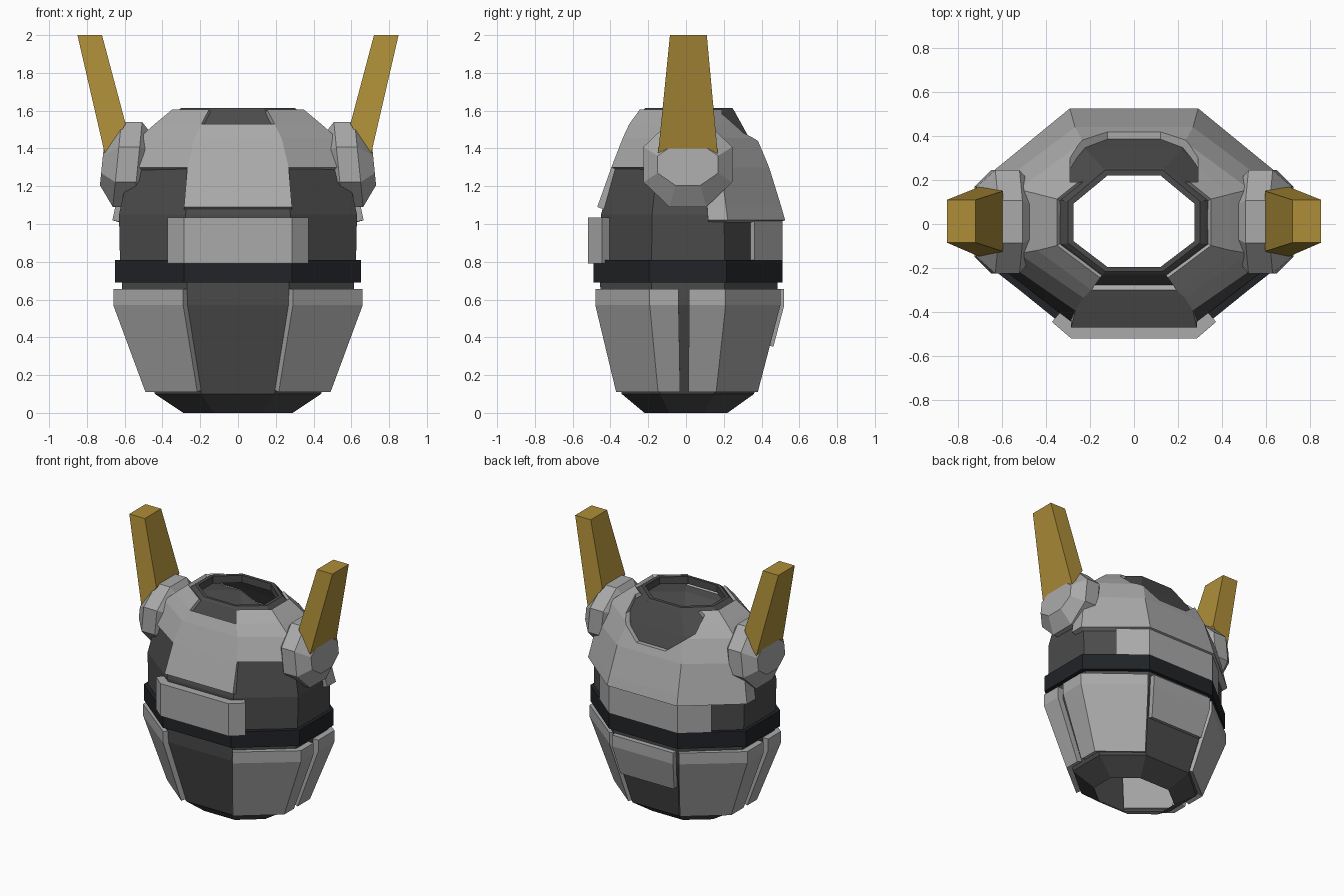
import bpy, bmesh, math
from mathutils import Vector

if "Cube" in bpy.data.objects:
    bpy.data.objects.remove(bpy.data.objects["Cube"])


def material(name, rgb):
    m = bpy.data.materials.new(name)
    m.diffuse_color = (*rgb, 1)
    m.use_nodes = True
    m.node_tree.nodes["Principled BSDF"].inputs["Base Color"].default_value = m.diffuse_color
    return m


LIGHT = material("light_grey", (0.4, 0.4, 0.4))
DARK = material("dark_grey", (0.07, 0.07, 0.07))
BLACK = material("near_black", (0.015, 0.017, 0.02))
GOLD = material("gold", (0.42, 0.27, 0.04))


def section(X, yf, yb):
    """Eight-sided helmet section, counter-clockwise from the front left."""
    a = 0.44 * X
    return [(-a, yf), (a, yf), (X, .4 * yf), (X, .42 * yb),
            (a, yb), (-a, yb), (-X, .42 * yb), (-X, .4 * yf)]


def on_profile(prof, u, z):
    """Point at perimeter position u (0-8) and height z of a (z, X, yf, yb) profile."""
    for lo, hi in zip(prof, prof[1:]):
        if z <= hi[0] + 1e-6:
            break
    t = (z - lo[0]) / (hi[0] - lo[0])
    sec = section(*[p + (q - p) * t for p, q in zip(lo[1:], hi[1:])])
    i = int(math.floor(u))
    p = Vector(sec[i % 8]).lerp(Vector(sec[(i + 1) % 8]), u - i)
    return (p.x, p.y, z)


def finish(name, bm, mat, mirror=False, thick=0):
    bmesh.ops.remove_doubles(bm, verts=bm.verts, dist=1e-5)
    loose = [v for v in bm.verts if not v.link_faces]
    bmesh.ops.delete(bm, geom=loose, context='VERTS')
    me = bpy.data.meshes.new(name)
    bm.to_mesh(me)
    bm.free()
    me.materials.append(mat)
    ob = bpy.data.objects.new(name, me)
    bpy.context.collection.objects.link(ob)
    if mirror:
        m = ob.modifiers.new("mirror", 'MIRROR')
        m.use_mirror_merge = False
    if thick:
        s = ob.modifiers.new("thickness", 'SOLIDIFY')
        s.thickness, s.offset, s.use_even_offset = thick, -1, True
    return ob


def plate(name, us, zs, prof, mat, thick, mirror=False, keep=lambda u, z: True):
    """Armour plate following the helmet section, thickened inwards."""
    bm = bmesh.new()
    g = [[bm.verts.new(on_profile(prof, u, z)) for z in zs] for u in us]
    for i in range(len(us) - 1):
        for j in range(len(zs) - 1):
            if keep((us[i] + us[i + 1]) / 2, (zs[j] + zs[j + 1]) / 2):
                bm.faces.new((g[i][j], g[i + 1][j], g[i + 1][j + 1], g[i][j + 1]))
    return finish(name, bm, mat, mirror, thick)


def loft(name, rings, mat, caps=False, mirror=False):
    bm = bmesh.new()
    vs = [[bm.verts.new(p) for p in r] for r in rings]
    n = len(rings[0])
    for a, b in zip(vs, vs[1:]):
        for i in range(n):
            bm.faces.new((a[i], a[(i + 1) % n], b[(i + 1) % n], b[i]))
    if caps:
        bm.faces.new(vs[0][::-1])
        bm.faces.new(vs[-1])
        bmesh.ops.recalc_face_normals(bm, faces=bm.faces)
    return finish(name, bm, mat, mirror)


# dark helmet body, open at the bottom and the top
body = [(0, .29, -.22, .22), (.1, .44, -.34, .36), (.57, .61, -.45, .48),
        (.69, .615, -.455, .485), (.81, .625, -.455, .485), (1.05, .63, -.45, .48),
        (1.3, .575, -.38, .41), (1.455, .49, -.31, .335), (1.6, .32, -.23, .255),
        (1.615, .30, -.215, .245), (1.615, .275, -.195, .22), (1.56, .275, -.195, .22)]
loft("helmet_body", [[(x, y, z) for x, y in section(*d)] for z, *d in body], DARK)

# black belt around the middle
plate("middle_band", list(range(9)), [.69, .81],
      [(.69, .65, -.49, .51), (.81, .65, -.49, .51)], BLACK, .04)

# lower plates: cheeks, rear cheeks, short back plate
low = [(.11, .49, -.37, .38), (.57, .66, -.48, .50), (.655, .66, -.48, .50)]
plate("cheek_plate", [1, 2, 2.38], [.11, .57, .655], low, LIGHT, .045, True)
plate("rear_cheek_plate", [2.52, 3, 4], [.11, .57, .655], low, LIGHT, .045, True)
low_back = [(.11, .49, -.37, .40), (.57, .66, -.48, .52), (.655, .66, -.48, .52)]
plate("lower_back_plate", [4.06, 4.94], [.35, .57, .655], low_back, LIGHT, .05)

# brow plate on the front, wrapping onto the diagonals
brow = [(.79, .65, -.52, .5), (1.035, .65, -.52, .5)]
plate("brow_plate", [-.24, 0, 1, 1.24], [.79, 1.035], brow, LIGHT, .06)

# collar under the rear of the cap
collar = [(.81, .65, -.47, .51), (1.02, .65, -.47, .51)]
plate("rear_collar", [3.5, 4, 5, 5.5], [.81, 1.02], collar, LIGHT, .04)

# stepped light cap over the dome
cap = [(1.02, .665, -.485, .525), (1.09, .65, -.47, .505), (1.3, .61, -.395, .44),
       (1.455, .525, -.335, .375), (1.53, .44, -.30, .325), (1.605, .35, -.245, .27)]


def cap_mask(u, z):
    if u < 1:
        return 1.09 < z < 1.53
    return z > 1.3 or 2.75 < u < 6.25


cap_ob = plate("cap", [0, 1, 2, 2.75, 3, 4, 5, 6, 6.25, 7, 8],
               [p[0] for p in cap], cap, LIGHT, .04, keep=cap_mask)

# eight-sided opening in the back of the cap
cutter_ring = [(.29 * math.cos(t) / .924, 1.575 + .225 * math.sin(t) / .924)
               for t in [math.pi / 8 + k * math.pi / 4 for k in range(8)]]
cutter = loft("opening_cutter", [[(x, y, z) for x, z in cutter_ring] for y in (.19, .7)],
              DARK, caps=True)
cutter.hide_render = True
cutter.hide_viewport = False
cutter.display_type = 'WIRE'
cut = cap_ob.modifiers.new("opening", 'BOOLEAN')
cut.operation, cut.object = 'DIFFERENCE', cutter

# faceted ear pods
def ear_ring(x, ry, rz):
    ts = [math.pi / 8 + k * math.pi / 4 for k in range(8)]
    out = []
    for t in ts:
        dz = rz * math.sin(t) / .924
        out.append((x - .1 * dz, .01 + ry * math.cos(t) / .924, 1.315 + dz))
    return out


loft("ear_pod", [ear_ring(.49, .19, .18), ear_ring(.53, .235, .225),
                 ear_ring(.64, .235, .225), ear_ring(.72, .16, .11)],
     LIGHT, caps=True, mirror=True)

# tapered gold horns with a slanted foot
loft("horn", [[(.70, -.15, 1.35), (.70, .17, 1.35), (.595, .15, 1.53), (.595, -.125, 1.53)],
              [(.85, -.085, 2), (.85, .11, 2), (.72, .11, 2), (.72, -.085, 2)]],
     GOLD, caps=True, mirror=True)
